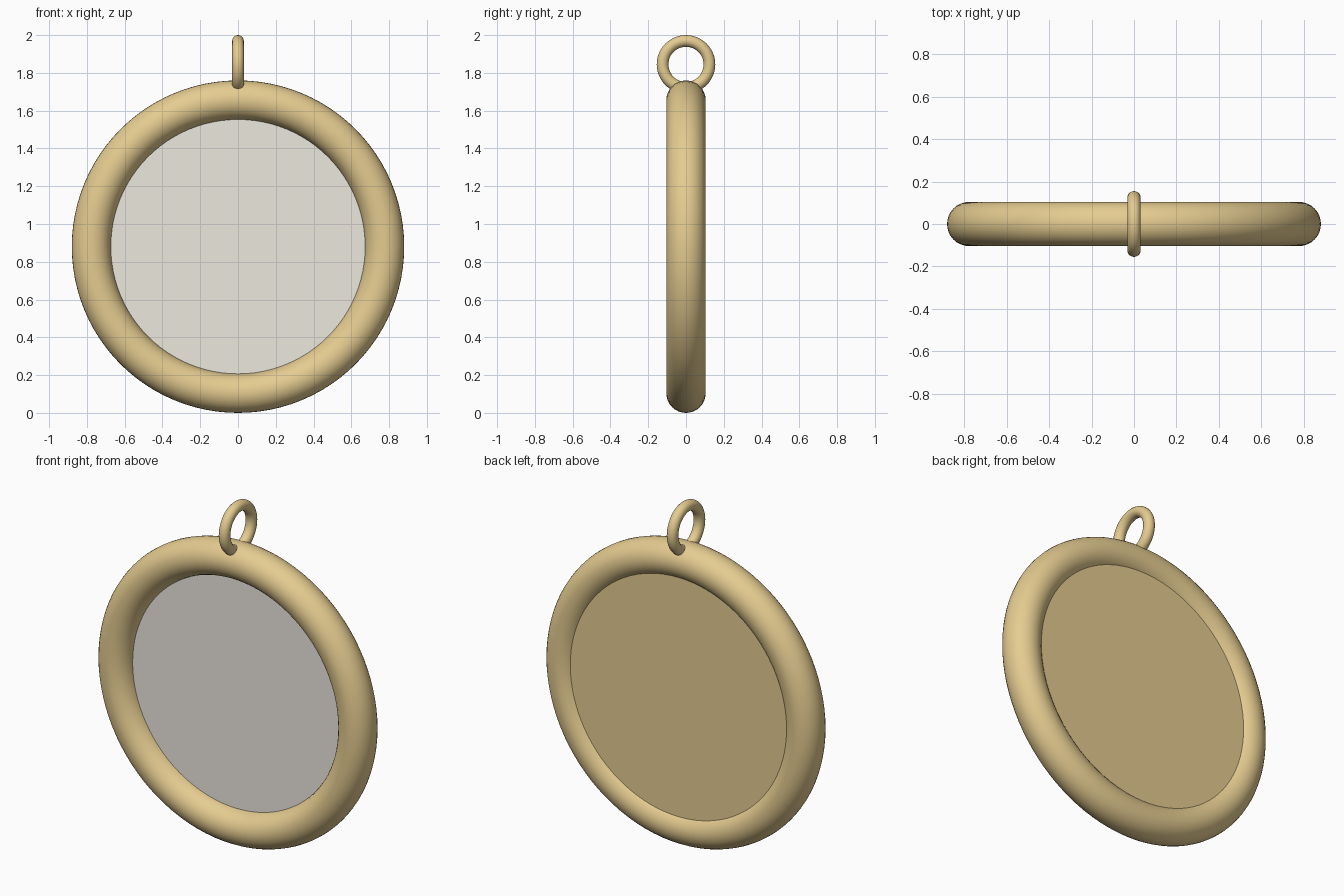
import bpy
import math

if "Cube" in bpy.data.objects:
    bpy.data.objects.remove(bpy.data.objects["Cube"])

CZ = 0.88  # height of the frame centre


def material(name, rgb):
    m = bpy.data.materials.new(name)
    m.diffuse_color = (*rgb, 1)
    m.use_nodes = True
    m.node_tree.nodes["Principled BSDF"].inputs["Base Color"].default_value = m.diffuse_color
    return m


brass = material("brass", (0.78, 0.60, 0.28))
face = material("pale_face", (0.84, 0.81, 0.74))


def finish(name, mat):
    ob = bpy.context.object
    ob.name = name
    ob.data.materials.append(mat)
    bpy.ops.object.shade_smooth_by_angle(angle=math.radians(35))
    return ob


def ring(name, major, minor, z, rot, segs, sides):
    bpy.ops.mesh.primitive_torus_add(
        major_radius=major, minor_radius=minor, major_segments=segs,
        minor_segments=sides, location=(0, 0, z), rotation=rot)
    return finish(name, brass)


def disc(name, radius, y0, y1, mat):
    bpy.ops.mesh.primitive_cylinder_add(
        vertices=96, radius=radius, depth=y1 - y0,
        location=(0, (y0 + y1) / 2, CZ), rotation=(math.pi / 2, 0, 0))
    return finish(name, mat)


# Round frame, standing upright
ring("frame", 0.776, 0.104, CZ, (math.pi / 2, 0, 0), 96, 32)

# Hanging loop, turned across the frame
ring("hanging_loop", 0.124, 0.031, 1.845, (0, math.pi / 2, 0), 48, 20)

# Pale front panel and brass backing plate, edges buried in the frame
disc("front_panel", 0.72, -0.012, 0.02, face)
disc("back_plate", 0.72, 0.02, 0.07, brass)
